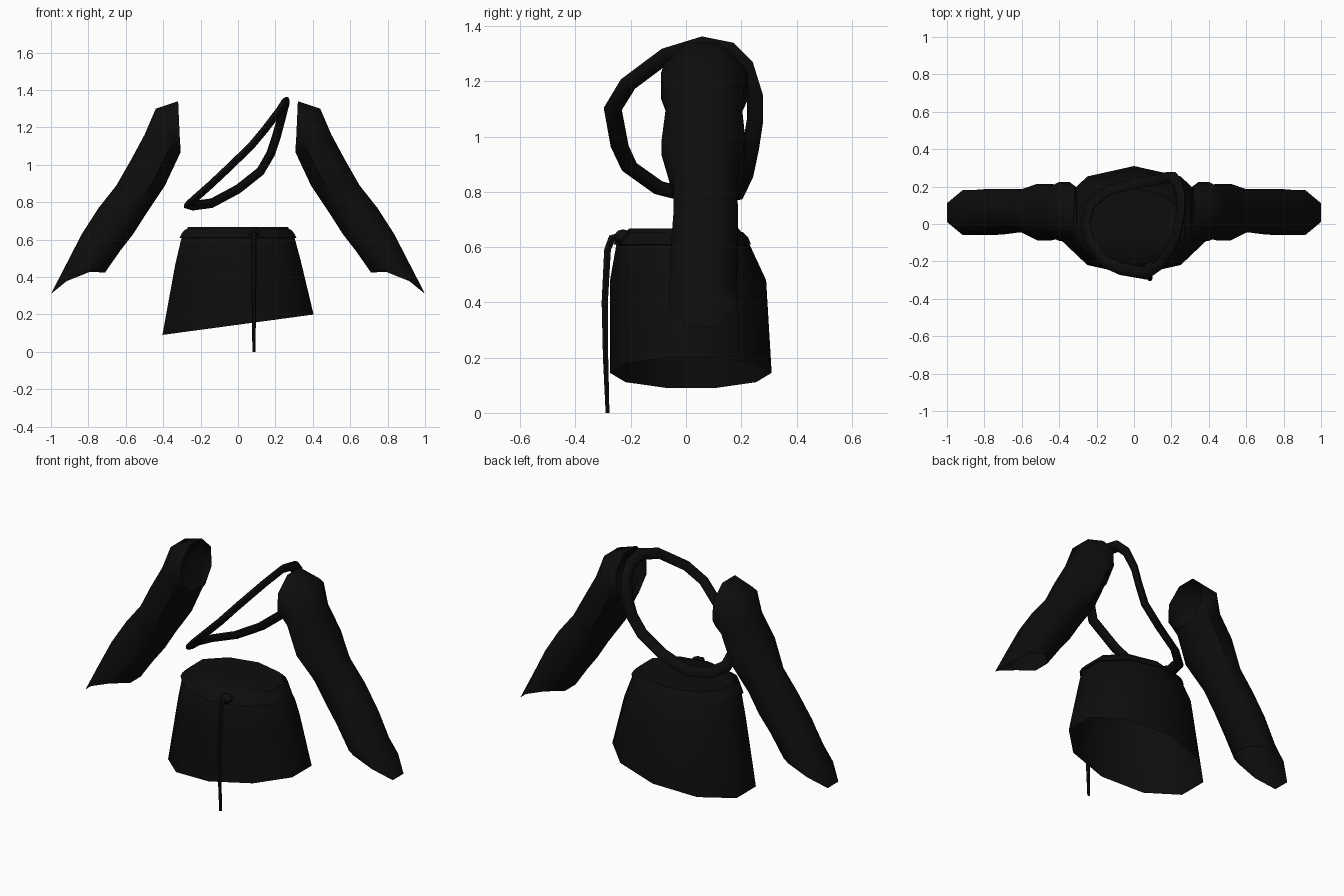
import bpy, bmesh, math
from mathutils import Vector

if "Cube" in bpy.data.objects:
    bpy.data.objects.remove(bpy.data.objects["Cube"])

black = bpy.data.materials.new("black_cloth")
black.diffuse_color = (0.004, 0.004, 0.004, 1)
black.use_nodes = True
black.node_tree.nodes["Principled BSDF"].inputs["Base Color"].default_value = black.diffuse_color


def loft(name, rings, closed=False, caps=(False, False)):
    """Skin a list of equal-length vertex rings."""
    bm = bmesh.new()
    loops = [[bm.verts.new(p) for p in ring] for ring in rings]
    n = len(loops[0])
    pairs = list(zip(loops, loops[1:]))
    if closed:
        pairs.append((loops[-1], loops[0]))
    for a, b in pairs:
        for i in range(n):
            j = (i + 1) % n
            bm.faces.new((a[i], a[j], b[j], b[i]))
    if caps[0]:
        bm.faces.new(loops[0])
    if caps[1]:
        bm.faces.new(loops[-1])
    bmesh.ops.recalc_face_normals(bm, faces=bm.faces)
    return finish(name, bm)


def finish(name, bm):
    mesh = bpy.data.meshes.new(name)
    bm.to_mesh(mesh)
    bm.free()
    mesh.materials.append(black)
    ob = bpy.data.objects.new(name, mesh)
    bpy.context.collection.objects.link(ob)
    bpy.ops.object.select_all(action='DESELECT')
    ob.select_set(True)
    bpy.context.view_layer.objects.active = ob
    bpy.ops.object.shade_smooth_by_angle(angle=math.radians(50))
    return ob


def oval(rx, y0, y1, z, slope=0.0, n=10):
    """Horizontal oval with a corner at the back; slope tilts it along x."""
    out = []
    for i in range(n):
        a = 2 * math.pi * i / n
        x = rx * math.sin(a)
        y = (y0 + y1) / 2 + (y1 - y0) / 2 * math.cos(a)
        out.append((x, y, z + slope * x))
    return out


# Skirt: slanted open hem, closed waist
loft("skirt", [
    oval(0.425, -0.275, 0.31, 0.145, 0.135),
    oval(0.352, -0.275, 0.29, 0.48, 0.03),
    oval(0.315, -0.25, 0.225, 0.62),
    oval(0.28, -0.205, 0.19, 0.668),
], caps=(False, True))

# Waistband wrapped around the top of the skirt
loft("waistband", [
    oval(0.30, -0.235, 0.215, 0.605),
    oval(0.328, -0.262, 0.235, 0.61),
    oval(0.315, -0.252, 0.225, 0.635),
    oval(0.295, -0.225, 0.205, 0.655),
], closed=True)

# Knot on the waistband
bm = bmesh.new()
bmesh.ops.create_icosphere(bm, subdivisions=2, radius=1)
for v in bm.verts:
    v.co = Vector((0.085 + 0.035 * v.co.x, -0.228 + 0.032 * v.co.y, 0.638 + 0.026 * v.co.z))
finish("belt_knot", bm)

# Hanging cord: y, z, radius
cord = [(-0.235, 0.64, 0.015), (-0.268, 0.632, 0.016), (-0.284, 0.59, 0.014),
        (-0.294, 0.4, 0.013), (-0.291, 0.2, 0.011), (-0.284, 0.0, 0.008)]
rings = []
for i, (y, z, r) in enumerate(cord):
    a, b = cord[max(i - 1, 0)], cord[min(i + 1, len(cord) - 1)]
    t = Vector((0, b[0] - a[0], b[1] - a[1])).normalized()
    side = Vector((1, 0, 0))
    up = t.cross(side)
    c = Vector((0.085, y, z))
    rings.append([c + r * (side * math.cos(k * math.pi / 3) + up * math.sin(k * math.pi / 3))
                  for k in range(6)])
loft("belt_cord", rings, caps=(True, True))

# Shoulder strap: a tilted closed loop across the chest
path = [Vector(p) for p in [
    (0.25, 0.06, 1.335), (0.225, -0.07, 1.295), (0.145, -0.21, 1.19),
    (0.07, -0.265, 1.1), (-0.07, -0.24, 0.965), (-0.15, -0.205, 0.89),
    (-0.235, -0.10, 0.815), (-0.262, 0.0, 0.79), (-0.235, 0.10, 0.782),
    (-0.14, 0.18, 0.795), (0.0, 0.215, 0.87), (0.12, 0.235, 0.965),
    (0.175, 0.25, 1.06), (0.205, 0.25, 1.15), (0.235, 0.215, 1.26),
    (0.25, 0.16, 1.315)]]
mid = sum(path, Vector()) / len(path)
rings = []
for i, p in enumerate(path):
    t = (path[(i + 1) % len(path)] - path[i - 1]).normalized()
    out = p - mid
    out = (out - t * out.dot(t)).normalized()
    nrm = t.cross(out)
    rings.append([p + out * 0.033 * math.cos(k * math.pi / 4) + nrm * 0.02 * math.sin(k * math.pi / 4)
                  for k in range(8)])
loft("shoulder_strap", rings, closed=True)

# Sleeves: inner x, inner z, outer x, outer z, front y, back y
sections = [
    (0.308, 1.07, 0.32, 1.34, -0.08, 0.20),
    (0.306, 1.068, 0.44, 1.30, -0.09, 0.225),
    (0.315, 1.05, 0.50, 1.16, -0.07, 0.20),
    (0.39, 0.89, 0.57, 1.03, -0.088, 0.215),
    (0.49, 0.74, 0.65, 0.89, -0.045, 0.185),
    (0.56, 0.63, 0.745, 0.77, -0.045, 0.188),
    (0.63, 0.54, 0.835, 0.63, -0.055, 0.188),
    (0.70, 0.44, 0.92, 0.465, -0.06, 0.182),
    (0.71, 0.425, 1.0, 0.31, -0.06, 0.182),
]
s = 1 / math.cos(math.pi / 8)
for name, sign in (("right_sleeve", 1), ("left_sleeve", -1)):
    rings = []
    for i, (xi, zi, xo, zo, y0, y1) in enumerate(sections):
        lift = 0.035 if i == len(sections) - 1 else 0   # pointed cuff
        ring = []
        for k in range(8):
            a = math.pi / 8 + k * math.pi / 4
            u, v = math.cos(a) * s, math.sin(a) * s
            ring.append((sign * ((xi + xo) / 2 + u * (xo - xi) / 2),
                         (y0 + y1) / 2 + v * (y1 - y0) / 2,
                         (zi + zo) / 2 + u * (zo - zi) / 2 + lift * (abs(u) < 0.9)))
        rings.append(ring)
    loft(name, rings)
